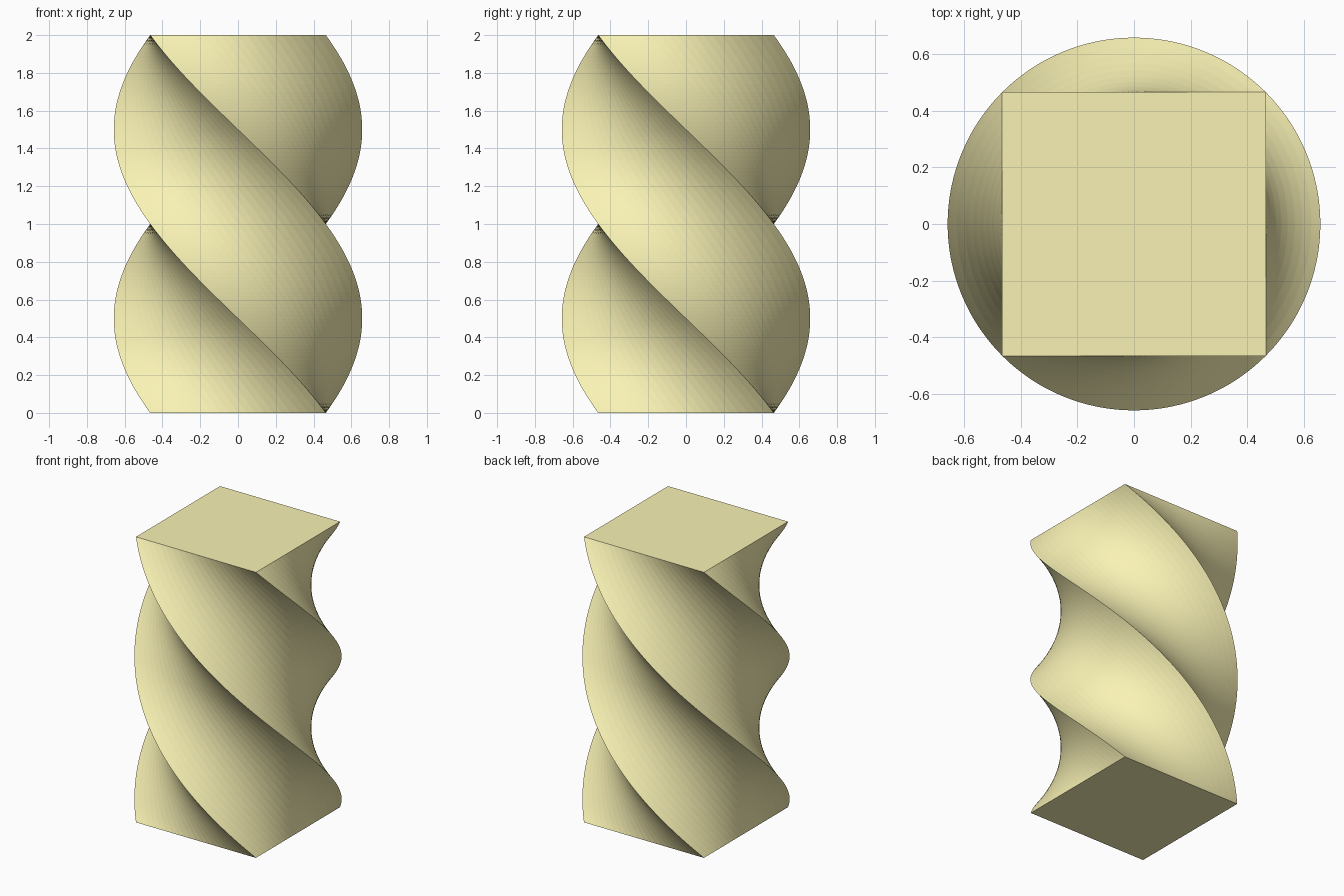
import bpy, bmesh, math

if "Cube" in bpy.data.objects:
    bpy.data.objects.remove(bpy.data.objects["Cube"])

HALF = 0.465      # half side of the square section
HEIGHT = 2.0
TWIST = -math.pi  # clockwise half turn, seen from above
LAYERS = 100
SEGS = 20         # divisions along each side of the square

# Square profile, walked counter-clockwise
corners = [(-HALF, -HALF), (HALF, -HALF), (HALF, HALF), (-HALF, HALF)]
profile = []
for (ax, ay), (bx, by) in zip(corners, corners[1:] + corners[:1]):
    for i in range(SEGS):
        t = i / SEGS
        profile.append((ax + (bx - ax) * t, ay + (by - ay) * t))

# Stack of turned square rings
bm = bmesh.new()
rings = []
for k in range(LAYERS + 1):
    a = TWIST * k / LAYERS
    c, s = math.cos(a), math.sin(a)
    rings.append([bm.verts.new((x * c - y * s, x * s + y * c, HEIGHT * k / LAYERS))
                  for x, y in profile])

# Twisted walls
n = len(profile)
for low, high in zip(rings, rings[1:]):
    for i in range(n):
        j = (i + 1) % n
        bm.faces.new((low[i], low[j], high[j], high[i]))

# Flat end caps
bm.faces.new(rings[0][::-1])
bm.faces.new(rings[-1])

mesh = bpy.data.meshes.new("twisted_column")
bm.to_mesh(mesh)
bm.free()
column = bpy.data.objects.new("twisted_column", mesh)
bpy.context.collection.objects.link(column)

# Pale yellow
mat = bpy.data.materials.new("pale_yellow")
mat.diffuse_color = (0.95, 0.89, 0.46, 1)
mat.use_nodes = True
mat.node_tree.nodes["Principled BSDF"].inputs["Base Color"].default_value = mat.diffuse_color
mesh.materials.append(mat)
